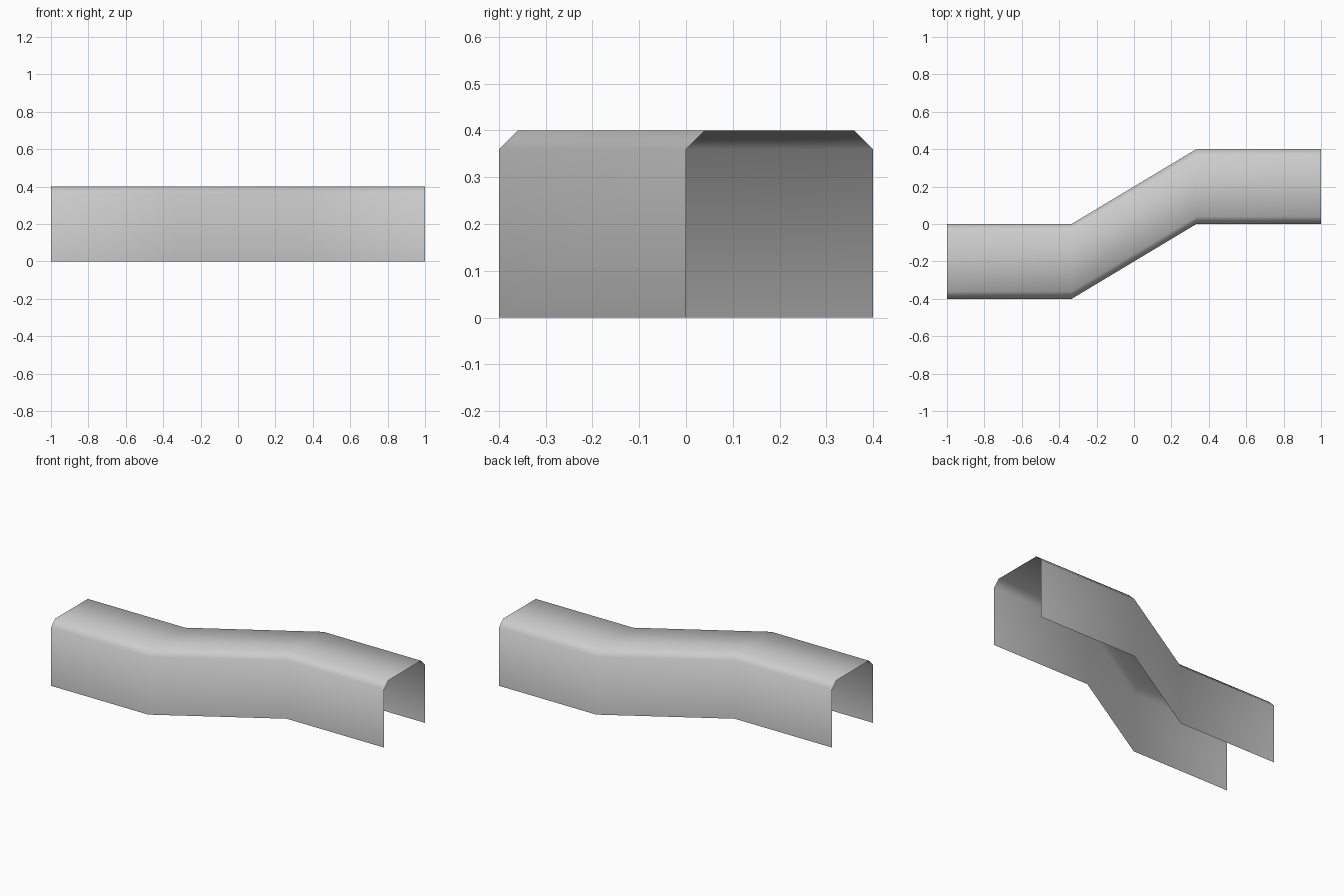
import bpy
import bmesh

cube = bpy.data.objects.get("Cube")
if cube:
    bpy.data.objects.remove(cube, do_unlink=True)

# Plain grey metal
grey = bpy.data.materials.new("light_grey")
grey.use_nodes = True
colour = (0.6, 0.6, 0.6, 1.0)
grey.diffuse_color = colour
grey.node_tree.nodes["Principled BSDF"].inputs["Base Color"].default_value = colour

# Open-bottomed channel section (y, z) with bevelled top edges
half_width, height, bevel = 0.2, 0.4, 0.04
front_half = [(-half_width, 0), (-half_width, height - bevel),
              (-half_width + bevel, height)]
section = front_half + [(-y, z) for y, z in reversed(front_half)]

# S-shaped centre line (x, y)
path = [(-1, -0.2), (-1 / 3, -0.2), (1 / 3, 0.2), (1, 0.2)]

# Sweep the section along the path, leaving the ends open
bm = bmesh.new()
rows = [[bm.verts.new((px, py + y, z)) for y, z in section] for px, py in path]
for near, far in zip(rows, rows[1:]):
    for j in range(len(section) - 1):
        bm.faces.new((near[j], far[j], far[j + 1], near[j + 1])).smooth = True

mesh = bpy.data.meshes.new("offset_channel_cover")
bm.to_mesh(mesh)
bm.free()
mesh.materials.append(grey)
cover = bpy.data.objects.new("offset_channel_cover", mesh)
bpy.context.collection.objects.link(cover)
